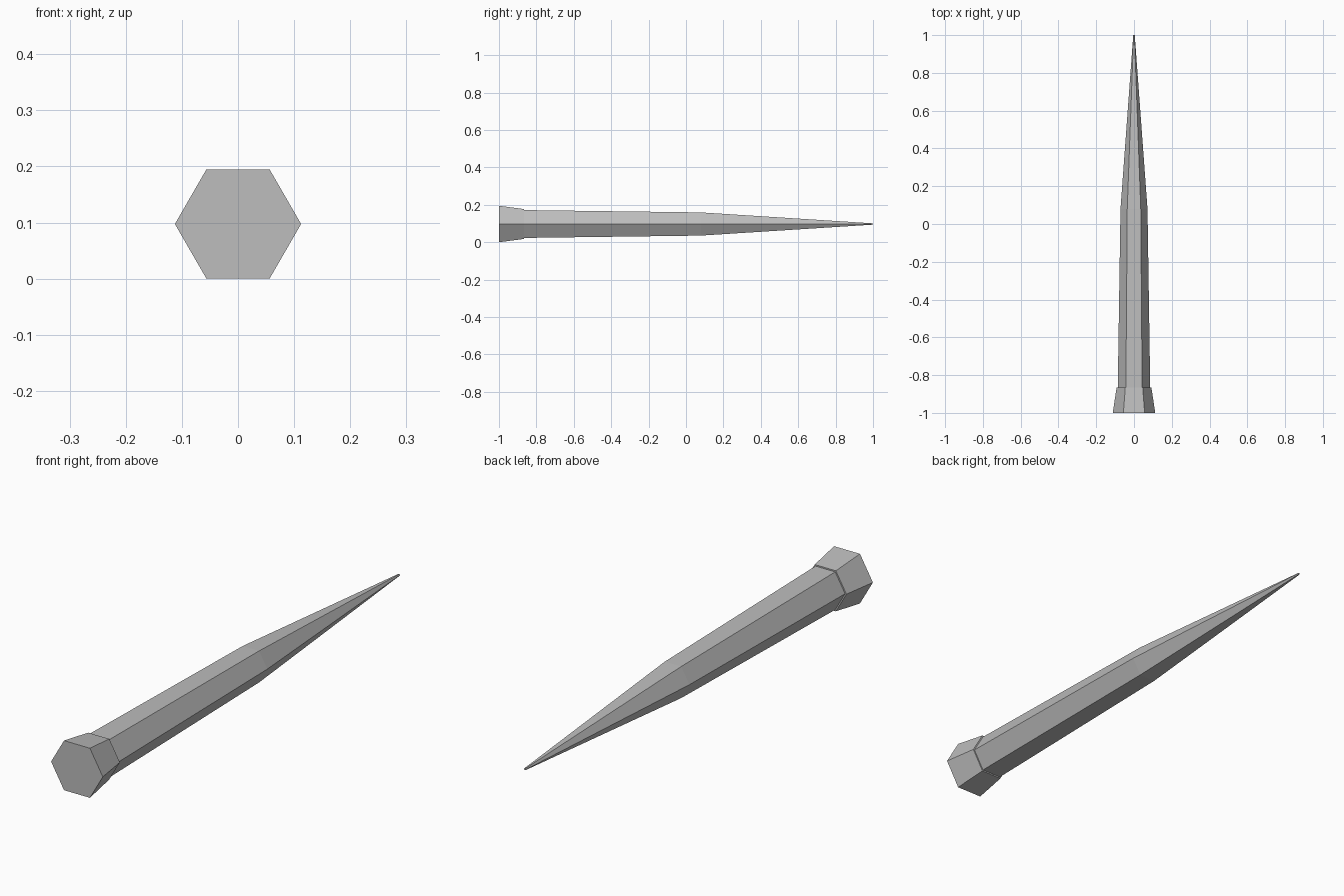
import bpy, math

if "Cube" in bpy.data.objects:
    bpy.data.objects.remove(bpy.data.objects["Cube"])

SIDES = 6
CENTRE_Z = 0.0975

# Single grey metal
metal = bpy.data.materials.new("grey_metal")
metal.diffuse_color = (0.51, 0.51, 0.51, 1)
metal.use_nodes = True
metal.node_tree.nodes["Principled BSDF"].inputs["Base Color"].default_value = metal.diffuse_color


def hex_loft(name, sections):
    """Closed hexagonal solid along y from (y, radius) sections."""
    verts, faces = [], []
    for y, r in sections:
        for i in range(SIDES):
            a = math.tau * i / SIDES
            verts.append((r * math.cos(a), y, CENTRE_Z + r * math.sin(a)))
    for s in range(len(sections) - 1):
        for i in range(SIDES):
            j = (i + 1) % SIDES
            a, b = s * SIDES, (s + 1) * SIDES
            faces.append((a + i, b + i, b + j, a + j))
    last = (len(sections) - 1) * SIDES
    faces.append(tuple(range(SIDES)))
    faces.append(tuple(last + i for i in reversed(range(SIDES))))
    mesh = bpy.data.meshes.new(name)
    mesh.from_pydata(verts, [], faces)
    mesh.materials.append(metal)
    obj = bpy.data.objects.new(name, mesh)
    bpy.context.collection.objects.link(obj)
    return obj


# Flared head, with a small step down to the shaft
hex_loft("head", [(-1.0, 0.1125), (-0.865, 0.092)])

# Slightly tapered shaft running into a long point
hex_loft("shaft_and_point", [(-0.87, 0.086), (0.08, 0.0715), (1.0, 0.004)])
